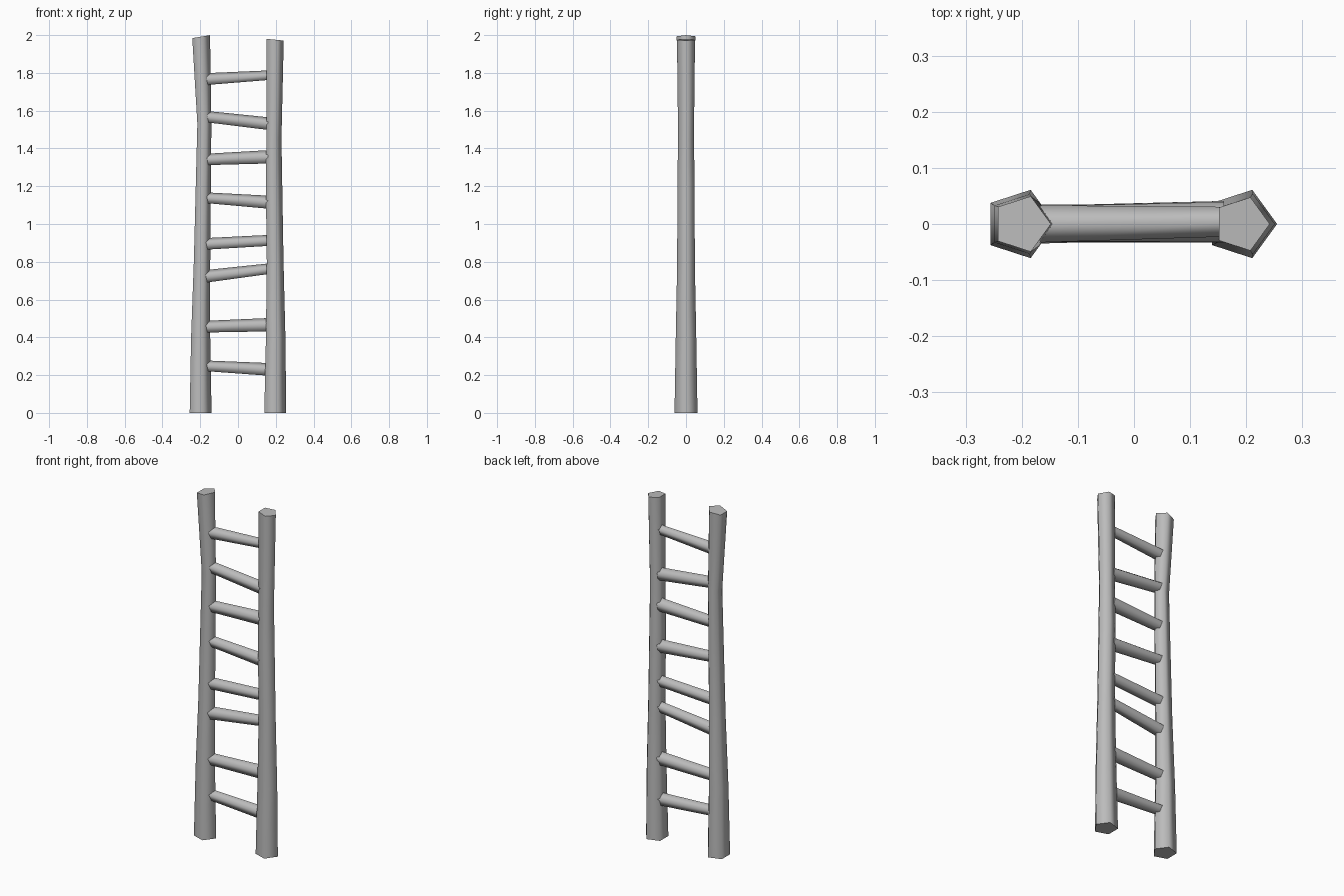
import bpy, bmesh, math
from mathutils import Vector

cube = bpy.data.objects.get("Cube")
if cube:
    bpy.data.objects.remove(cube, do_unlink=True)

grey = bpy.data.materials.new("plain grey")
grey.use_nodes = True
grey.diffuse_color = (0.5, 0.5, 0.5, 1)
bsdf = next(n for n in grey.node_tree.nodes if n.type == 'BSDF_PRINCIPLED')
bsdf.inputs["Base Color"].default_value = (0.5, 0.5, 0.5, 1)

SIDES = 5
ANGLES = [math.tau * i / SIDES for i in range(SIDES)]


def loft(name, rings):
    """Skin a chain of pentagon rings and cap both ends."""
    bm = bmesh.new()
    loops = [[bm.verts.new(p) for p in ring] for ring in rings]
    for a, b in zip(loops, loops[1:]):
        for i in range(SIDES):
            j = (i + 1) % SIDES
            bm.faces.new((a[i], a[j], b[j], b[i]))
    bm.faces.new(loops[0])
    bm.faces.new(loops[-1])
    bmesh.ops.recalc_face_normals(bm, faces=bm.faces)
    mesh = bpy.data.meshes.new(name)
    bm.to_mesh(mesh)
    bm.free()
    mesh.materials.append(grey)
    obj = bpy.data.objects.new(name, mesh)
    bpy.context.collection.objects.link(obj)
    bpy.ops.object.select_all(action='DESELECT')
    obj.select_set(True)
    bpy.context.view_layer.objects.active = obj
    bpy.ops.object.shade_smooth_by_angle(angle=math.radians(75))


def rail(name, sections, tilt):
    """Upright post from (x, z, radius) sections; the top end is tilted."""
    rings = []
    for x, z, r in sections:
        slope = tilt if z > 1.9 else 0
        rings.append([Vector((x + r * math.cos(a), r * math.sin(a),
                              z + slope * r * math.cos(a))) for a in ANGLES])
    loft(name, rings)


def rung(name, z_right, r_right, z_left, r_left):
    """Tapered crossbar with one corner of the pentagon pointing up."""
    ends = ((-0.182, 0.0, z_right, r_right), (0.16, 0.004, z_left, r_left))
    loft(name, [[Vector((x, y + r * math.sin(a), z + r * math.cos(a)))
                 for a in ANGLES] for x, y, z, r in ends])


# Side rails
rail("right_rail", [(-0.204, 0, 0.064), (-0.203, 0.4, 0.056), (-0.195, 0.8, 0.048),
                    (-0.182, 1.53, 0.041), (-0.2, 1.991, 0.052)], 0.17)
rail("left_rail", [(0.191, 0, 0.064), (0.194, 0.4, 0.057), (0.192, 0.8, 0.049),
                   (0.186, 1.22, 0.048), (0.186, 1.45, 0.044), (0.192, 1.976, 0.05)], -0.1)

# Rungs, bottom to top: height and radius at each end
RUNGS = [
    (0.247, 0.031, 0.227, 0.037),
    (0.453, 0.034, 0.463, 0.039),
    (0.718, 0.037, 0.76, 0.031),
    (0.891, 0.034, 0.91, 0.032),
    (1.137, 0.031, 1.112, 0.038),
    (1.338, 0.033, 1.352, 0.039),
    (1.567, 0.033, 1.528, 0.037),
    (1.763, 0.035, 1.785, 0.028),
]
for i, spec in enumerate(RUNGS):
    rung(f"rung_{i + 1}", *spec)
